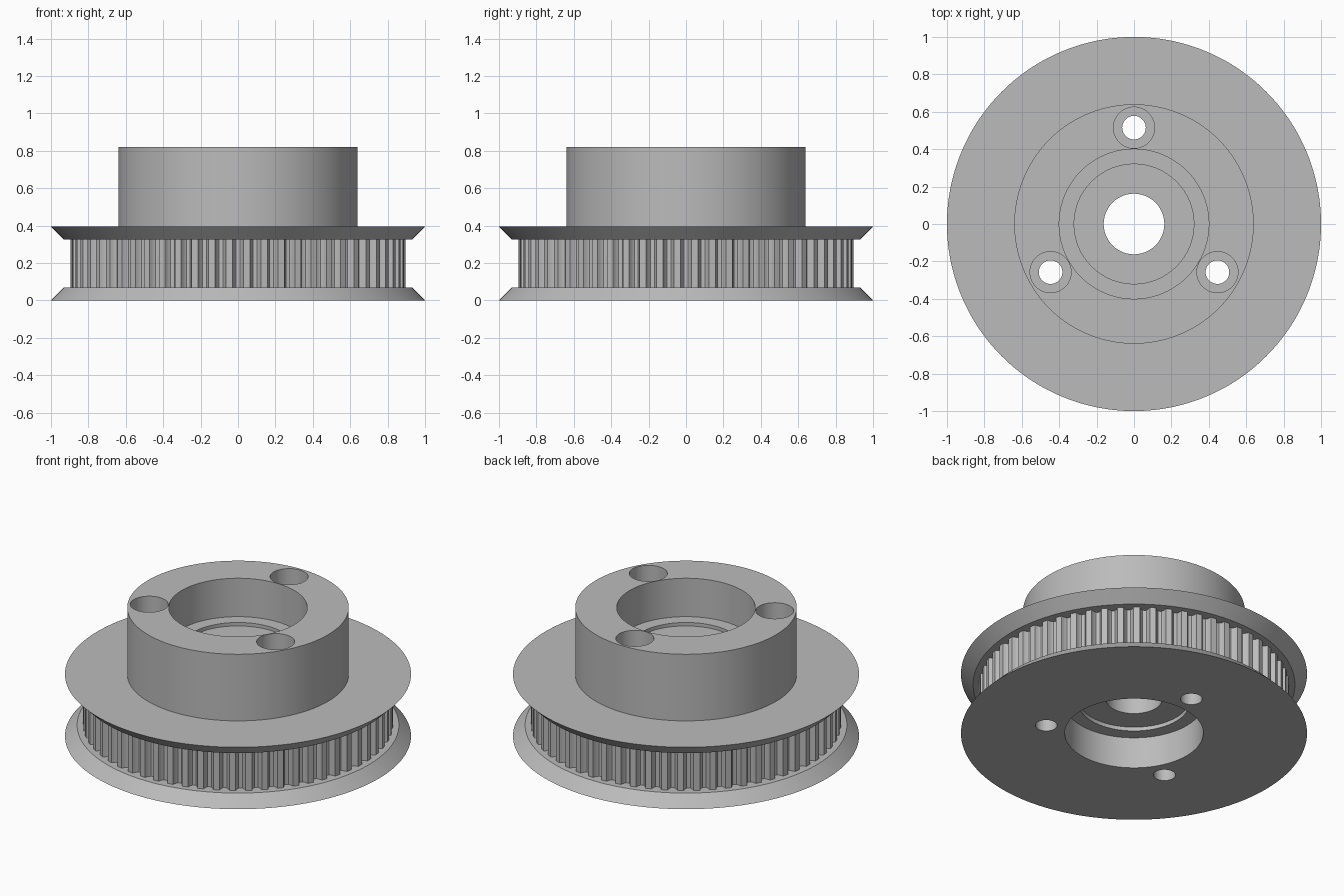
import bpy, bmesh, math

cube = bpy.data.objects.get("Cube")
if cube:
    bpy.data.objects.remove(cube, do_unlink=True)

# Single metal colour
metal = bpy.data.materials.new("grey metal")
metal.use_nodes = True
grey = (0.5, 0.5, 0.5, 1)
metal.diffuse_color = grey
metal.node_tree.nodes["Principled BSDF"].inputs["Base Color"].default_value = grey

TEETH = 60
DRUM = 0.895

# One tooth space: (fraction of the pitch, groove depth)
half = [(0.12, 0.034), (0.21, 0.025), (0.26, 0.012), (0.31, 0)]
groove = [(-f, d) for f, d in reversed(half)] + [(0, 0.036)] + half + [(0.5, 0)]

# Closed section of the pulley: (radius, height, is toothed drum)
section = [
    (0.40, 0, False), (1.0, 0, False), (0.93, 0.07, False),
    (DRUM, 0.07, True), (DRUM, 0.325, True),
    (0.93, 0.325, False), (1.0, 0.395, False), (0.64, 0.395, False),
    (0.64, 0.82, False), (0.40, 0.82, False),
    (0.40, 0.575, False), (0.32, 0.575, False), (0.32, 0.553, False),
    (0.162, 0.553, False), (0.162, 0.225, False), (0.32, 0.225, False),
    (0.32, 0.20, False), (0.40, 0.20, False),
]


def make_pulley():
    """Revolve the section, dipping the drum radius at every groove."""
    bm = bmesh.new()
    rows = []
    for tooth in range(TEETH):
        for fraction, depth in groove:
            a = (tooth + fraction) * math.tau / TEETH
            row = []
            for r, z, toothed in section:
                r -= depth if toothed else 0
                row.append(bm.verts.new((r * math.cos(a), r * math.sin(a), z)))
            rows.append(row)
    n = len(section)
    for i, row in enumerate(rows):
        after = rows[(i + 1) % len(rows)]
        for j in range(n):
            k = (j + 1) % n
            bm.faces.new((row[j], after[j], after[k], row[k]))
    bmesh.ops.recalc_face_normals(bm, faces=bm.faces)
    mesh = bpy.data.meshes.new("toothed_pulley")
    bm.to_mesh(mesh)
    bm.free()
    obj = bpy.data.objects.new("toothed_pulley", mesh)
    bpy.context.collection.objects.link(obj)
    mesh.materials.append(metal)
    return obj


def cut_cylinder(target, radius, bottom, top, x, y):
    """Bore a vertical hole and remove the cutter."""
    bpy.ops.mesh.primitive_cylinder_add(
        vertices=48, radius=radius, depth=top - bottom,
        location=(x, y, (top + bottom) / 2))
    cutter = bpy.context.object
    cutter.name = "hole_cutter"
    cutter.hide_render = True
    cutter.data.materials.append(metal)
    mod = target.modifiers.new("hole", "BOOLEAN")
    mod.operation = "DIFFERENCE"
    mod.solver = "EXACT"
    mod.object = cutter
    bpy.context.view_layer.objects.active = target
    bpy.ops.object.modifier_apply(modifier=mod.name)
    bpy.data.objects.remove(cutter, do_unlink=True)


pulley = make_pulley()

# Three counterbored bolt holes
for i in range(3):
    a = math.pi / 2 + i * math.tau / 3
    x, y = 0.515 * math.cos(a), 0.515 * math.sin(a)
    cut_cylinder(pulley, 0.063, -0.1, 0.9, x, y)
    cut_cylinder(pulley, 0.11, 0.40, 0.9, x, y)

# Smooth round walls, crisp rims
bpy.ops.object.select_all(action="DESELECT")
pulley.select_set(True)
bpy.context.view_layer.objects.active = pulley
bpy.ops.object.shade_smooth_by_angle(angle=math.radians(30))
